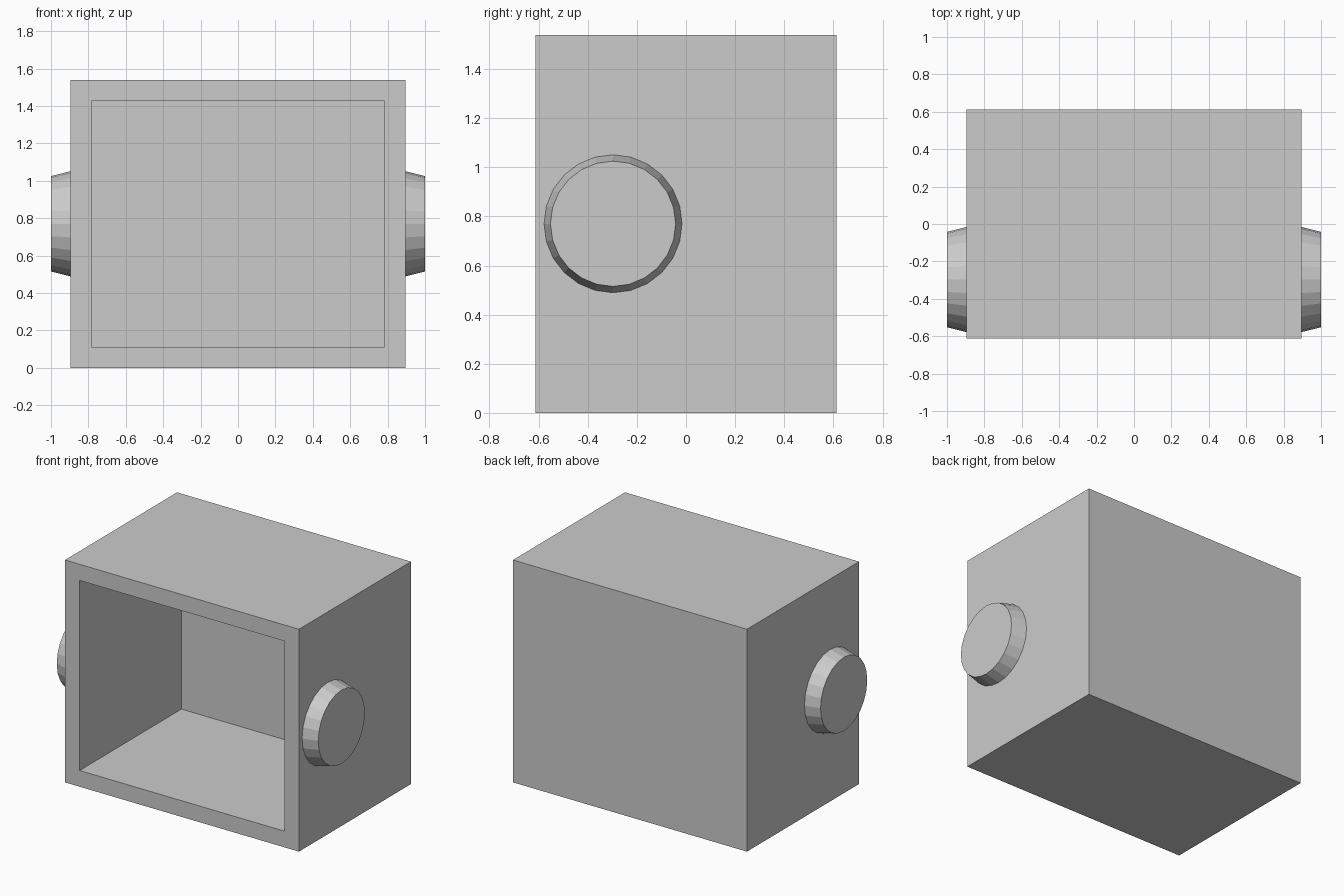
import bpy
import bmesh
from math import radians
from mathutils import Matrix, Vector

default_cube = bpy.data.objects.get("Cube")
if default_cube:
    bpy.data.objects.remove(default_cube, do_unlink=True)

WIDTH, DEPTH, HEIGHT, WALL = 1.79, 1.224, 1.538, 0.112

# Single plain grey
grey = bpy.data.materials.new("plain grey")
grey.use_nodes = True
grey.diffuse_color = (0.6, 0.6, 0.6, 1)
grey.node_tree.nodes["Principled BSDF"].inputs["Base Color"].default_value = grey.diffuse_color


def add_object(name, bm):
    bmesh.ops.recalc_face_normals(bm, faces=bm.faces)
    mesh = bpy.data.meshes.new(name)
    bm.to_mesh(mesh)
    bm.free()
    mesh.materials.append(grey)
    obj = bpy.data.objects.new(name, mesh)
    bpy.context.collection.objects.link(obj)
    return obj


# Hollow box: inset the front face, then push it back to form the cavity
bm = bmesh.new()
bmesh.ops.create_cube(bm, size=1)
bmesh.ops.scale(bm, vec=(WIDTH, DEPTH, HEIGHT), verts=bm.verts)
bmesh.ops.translate(bm, vec=(0, 0, HEIGHT / 2), verts=bm.verts)
bm.normal_update()
front = min(bm.faces, key=lambda f: f.calc_center_median().y)
bmesh.ops.inset_region(bm, faces=[front], thickness=WALL, use_even_offset=True)
cavity = bmesh.ops.extrude_discrete_faces(bm, faces=[front])["faces"]
bmesh.ops.translate(bm, vec=(0, DEPTH - WALL, 0), verts=cavity[0].verts)
add_object("open_box", bm)

# Tapered round knobs on both sides, near the front
for name, side in (("left_knob", 1), ("right_knob", -1)):
    length = 1 - WIDTH / 2
    bm = bmesh.new()
    bmesh.ops.create_cone(bm, cap_ends=True, segments=24,
                          radius1=0.281, radius2=0.255, depth=length)
    place = Matrix.Translation(Vector((side * (1 - length / 2), -0.297, 0.77)))
    turn = Matrix.Rotation(radians(90 * side), 4, "Y")
    bmesh.ops.transform(bm, matrix=place @ turn, verts=bm.verts)
    add_object(name, bm)
